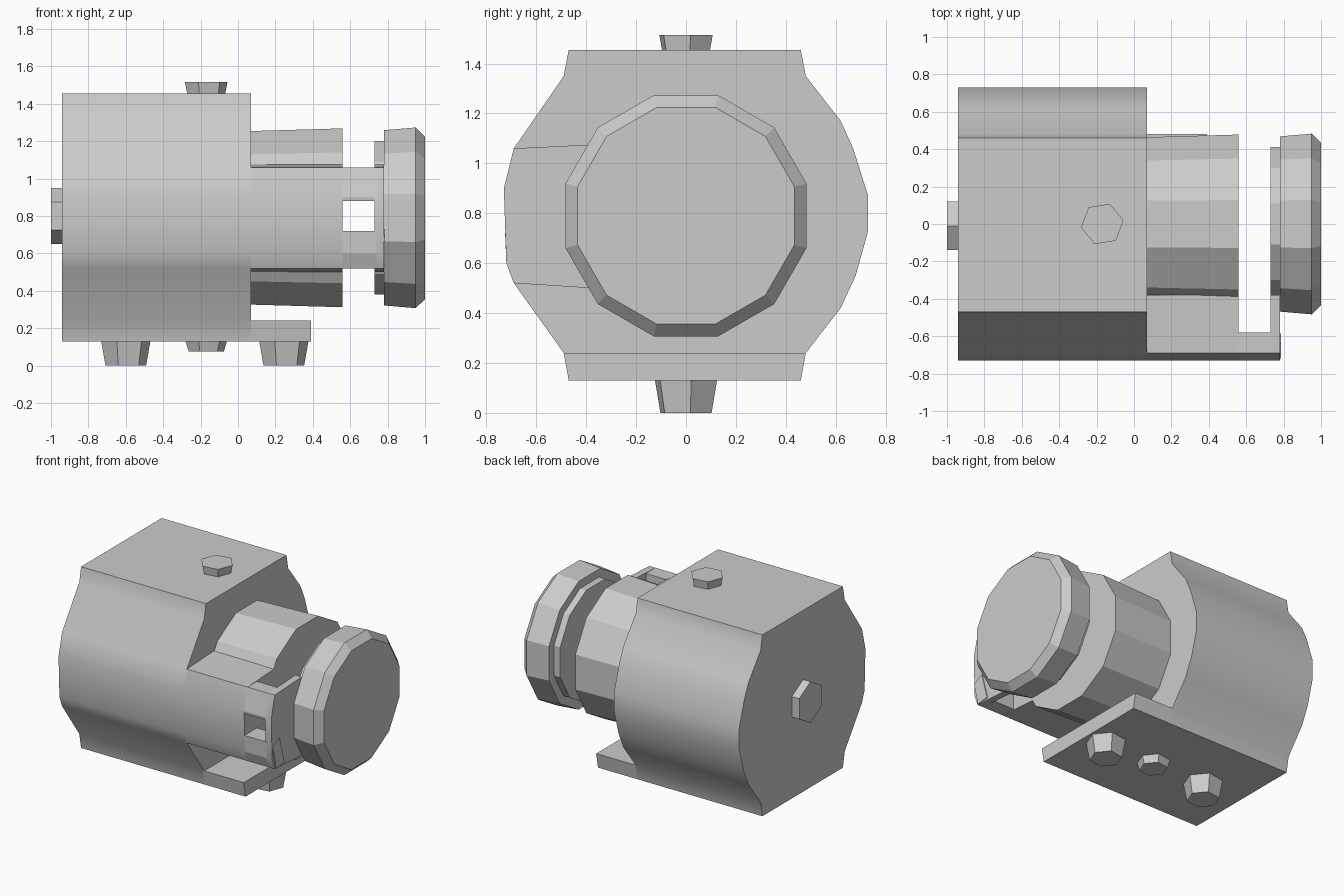
import bpy, bmesh
from math import sin, cos, tau, radians

if "Cube" in bpy.data.objects:
    bpy.data.objects.remove(bpy.data.objects["Cube"])

grey = bpy.data.materials.new("light grey")
grey.use_nodes = True
colour = (0.6, 0.6, 0.6, 1)
grey.diffuse_color = colour
grey.node_tree.nodes["Principled BSDF"].inputs["Base Color"].default_value = colour


def loft(name, rings, smooth=30):
    """Skin a list of closed rings and cap both ends."""
    bm = bmesh.new()
    loops = [[bm.verts.new(p) for p in ring] for ring in rings]
    n = len(loops[0])
    for a, b in zip(loops, loops[1:]):
        for i in range(n):
            j = (i + 1) % n
            bm.faces.new((a[i], a[j], b[j], b[i]))
    bm.faces.new(loops[0][::-1])
    bm.faces.new(loops[-1])
    bmesh.ops.recalc_face_normals(bm, faces=bm.faces)
    mesh = bpy.data.meshes.new(name)
    bm.to_mesh(mesh)
    bm.free()
    mesh.materials.append(grey)
    ob = bpy.data.objects.new(name, mesh)
    bpy.context.collection.objects.link(ob)
    if smooth:
        bpy.ops.object.select_all(action='DESELECT')
        ob.select_set(True)
        bpy.context.view_layer.objects.active = ob
        bpy.ops.object.shade_smooth_by_angle(angle=radians(smooth))
    return ob


def prism_x(name, profile, x0, x1, smooth=30):
    return loft(name, [[(x, y, z) for y, z in profile] for x in (x0, x1)], smooth)


def turned_x(name, sections, sides, y=0, z=0.79, turn=0.5, smooth=0):
    """Polygonal solid along x from (x, radius) sections."""
    angles = [tau * (i + turn) / sides for i in range(sides)]
    return loft(name, [[(x, y + r * cos(a), z + r * sin(a)) for a in angles]
                       for x, r in sections], smooth)


def bolt_z(name, x, sections):
    angles = [tau * (i + 0.15) / 6 for i in range(6)]
    return loft(name, [[(x + r * cos(a), r * sin(a), z) for a in angles]
                       for z, r in sections], 0)


# Main body, with a flat top and base and bulging sides
body = [(-0.47, 0.13), (0.46, 0.13), (0.48, 0.24), (0.62, 0.42), (0.68, 0.55),
        (0.73, 0.73), (0.73, 0.87), (0.67, 1.06), (0.62, 1.17), (0.48, 1.35),
        (0.46, 1.455), (-0.47, 1.455), (-0.49, 1.35), (-0.69, 1.06),
        (-0.73, 0.9), (-0.72, 0.6), (-0.69, 0.52), (-0.49, 0.24)]
prism_x("body", body, -0.94, 0.07)

# Base ledge
ledge = [(-0.47, 0.13), (0.46, 0.13), (0.48, 0.24), (-0.49, 0.24)]
prism_x("base_ledge", ledge, 0.06, 0.39, 0)

# Barrel, end collar and knob
turned_x("barrel", [(0.06, 0.48), (0.56, 0.495)], 12, smooth=20)
turned_x("collar", [(0.73, 0.425), (0.79, 0.425)], 12)
turned_x("knob", [(0.78, 0.485), (0.95, 0.5), (1.0, 0.45)], 12)

# Side arm: solid by the barrel, then a thin strip with a window
arm = [(-0.38, 0.5), (-0.38, 1.075), (-0.69, 1.06), (-0.73, 0.9),
       (-0.72, 0.6), (-0.69, 0.52)]
prism_x("arm", arm, 0.06, 0.56)
upper_rail = [(-0.58, 0.88), (-0.58, 1.06), (-0.69, 1.06), (-0.73, 0.9), (-0.727, 0.88)]
lower_rail = [(-0.58, 0.52), (-0.58, 0.72), (-0.725, 0.72), (-0.72, 0.6), (-0.69, 0.52)]
prism_x("arm_upper_rail", upper_rail, 0.56, 0.74, 0)
prism_x("arm_lower_rail", lower_rail, 0.56, 0.74, 0)
prism_x("arm_end_bridge", arm, 0.73, 0.78)

# Small catch on the arm's end
prism_x("catch", [(-0.72, 0.69), (-0.64, 0.73), (-0.585, 0.53), (-0.68, 0.52)],
        0.77, 0.786, 0)

# Bolts on the top, underside and end, and tapered feet
bolt_z("top_bolt", -0.17, [(1.44, 0.1), (1.515, 0.115)])
bolt_z("bottom_bolt", -0.17, [(0.14, 0.115), (0.075, 0.095)])
for name, x in (("right_foot", -0.6), ("left_foot", 0.245)):
    bolt_z(name, x, [(0.14, 0.135), (0, 0.11)])
turned_x("end_bolt", [(-0.93, 0.15), (-1.0, 0.15)], 6, y=-0.01, z=0.8)
